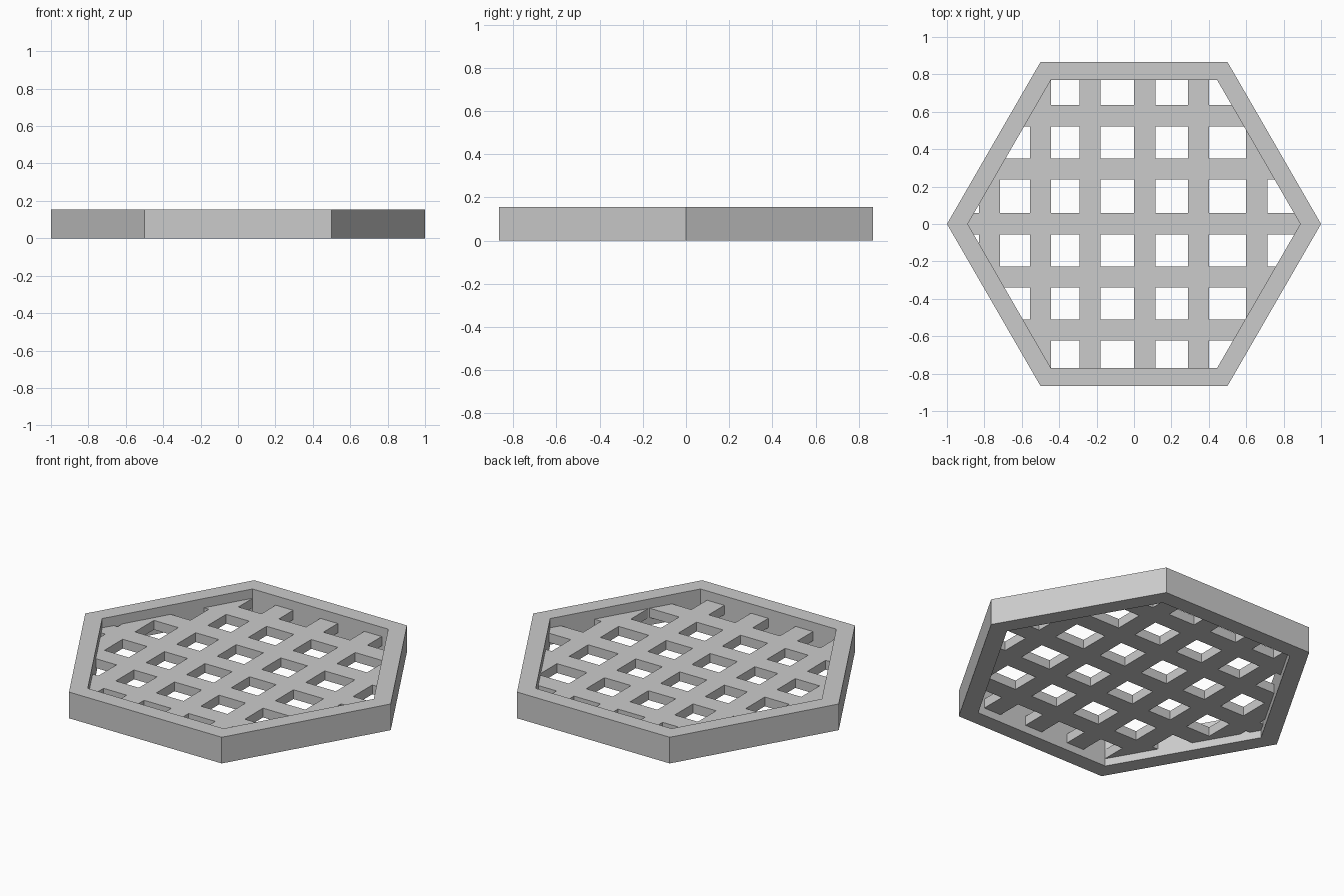
import bpy, bmesh
from math import cos, sin, pi

if "Cube" in bpy.data.objects:
    bpy.data.objects.remove(bpy.data.objects["Cube"])

H = 0.155               # frame height
R_OUT, R_IN = 1.0, 0.889
Z0, Z1 = 0.045, 0.10    # lattice sits recessed on both sides
W = 0.114               # bar width
X_BARS = [-0.83, -0.557, -0.292, 0.0, 0.288, 0.599]   # lower edge of each bar
Y_BARS = [-0.624, -0.34, -0.055, 0.237, 0.522]


def ring(bm, r, z):
    return [bm.verts.new((r * cos(i * pi / 3), r * sin(i * pi / 3), z)) for i in range(6)]


def finish(bm, name):
    bmesh.ops.recalc_face_normals(bm, faces=bm.faces)
    me = bpy.data.meshes.new(name)
    bm.to_mesh(me)
    bm.free()
    ob = bpy.data.objects.new(name, me)
    bpy.context.collection.objects.link(ob)
    return ob


# Hexagonal frame: closed tube of rectangular section
bm = bmesh.new()
rings = [ring(bm, R_OUT, 0), ring(bm, R_OUT, H), ring(bm, R_IN, H), ring(bm, R_IN, 0)]
for k in range(4):
    a, b = rings[k], rings[(k + 1) % 4]
    for i in range(6):
        j = (i + 1) % 6
        bm.faces.new((a[i], a[j], b[j], b[i]))
finish(bm, "hex_frame")

# Lattice: hexagon sliced along the bar edges, holes removed, then thickened
bm = bmesh.new()
bm.faces.new(ring(bm, R_IN, Z0))
for axis, bars in ((0, X_BARS), (1, Y_BARS)):
    for start in bars:
        for p in (start, start + W):
            co, no = [0, 0, 0], [0, 0, 0]
            co[axis], no[axis] = p, 1
            bmesh.ops.bisect_plane(bm, geom=bm.verts[:] + bm.edges[:] + bm.faces[:],
                                   plane_co=co, plane_no=no, dist=1e-5)


def in_bar(v, bars):
    return any(s < v < s + W for s in bars)


holes = []
for f in bm.faces:
    c = f.calc_center_median()
    if not (in_bar(c.x, X_BARS) or in_bar(c.y, Y_BARS)):
        holes.append(f)
bmesh.ops.delete(bm, geom=holes, context='FACES')
ext = bmesh.ops.extrude_face_region(bm, geom=bm.faces[:], use_keep_orig=True)
top = [g for g in ext["geom"] if isinstance(g, bmesh.types.BMVert)]
bmesh.ops.translate(bm, verts=top, vec=(0, 0, Z1 - Z0))
finish(bm, "lattice_grid")
